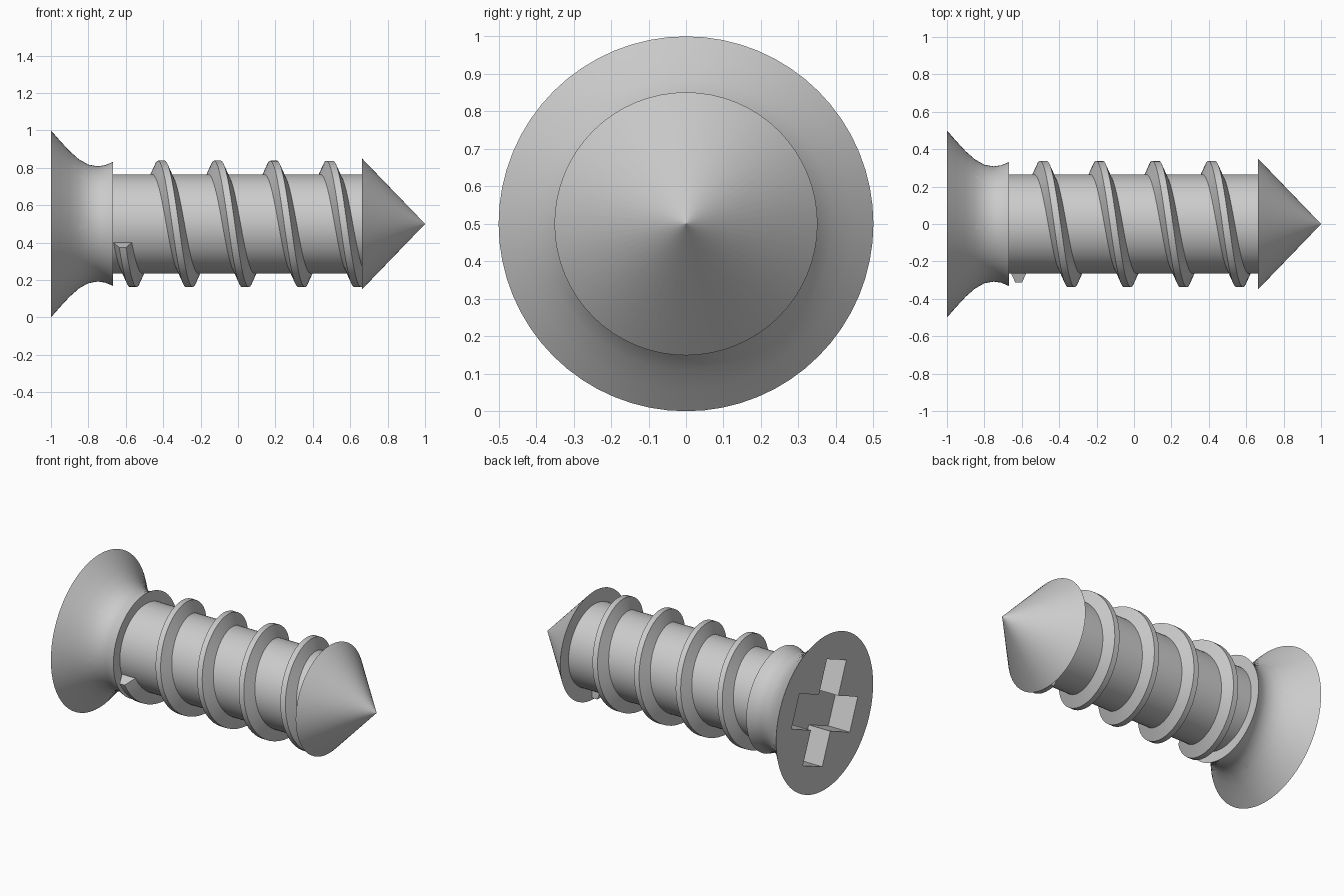
import bpy, bmesh
from math import sin, cos, pi, radians

cube = bpy.data.objects.get("Cube")
if cube:
    bpy.data.objects.remove(cube)

AXIS_Z = 0.5
SIDES = 64

steel = bpy.data.materials.new("grey steel")
steel.use_nodes = True
GREY = (0.6, 0.6, 0.6, 1)
steel.diffuse_color = GREY
steel.node_tree.nodes["Principled BSDF"].inputs["Base Color"].default_value = GREY


def polar(x, r, a):
    """Point at radius r about the screw axis; a = 0 faces the front and turns downward."""
    return (x, -r * cos(a), AXIS_Z - r * sin(a))


def make_object(name, bm):
    bmesh.ops.recalc_face_normals(bm, faces=bm.faces)
    mesh = bpy.data.meshes.new(name)
    bm.to_mesh(mesh)
    bm.free()
    mesh.materials.append(steel)
    obj = bpy.data.objects.new(name, mesh)
    bpy.context.collection.objects.link(obj)
    return obj


def smooth(obj, angle=30):
    bpy.ops.object.select_all(action='DESELECT')
    obj.select_set(True)
    bpy.context.view_layer.objects.active = obj
    bpy.ops.object.shade_smooth_by_angle(angle=radians(angle))


def loft(bm, rings):
    """Skin a row of closed rings and cap both ends."""
    rings = [[bm.verts.new(p) for p in ring] for ring in rings]
    for a, b in zip(rings, rings[1:]):
        for i in range(len(a)):
            j = (i + 1) % len(a)
            bm.faces.new((a[i], a[j], b[j], b[i]))
    bm.faces.new(rings[0])
    bm.faces.new(rings[-1])


def revolve(name, profile):
    bm = bmesh.new()
    loft(bm, [[polar(x, r, 2 * pi * i / SIDES) for i in range(SIDES)] for x, r in profile])
    bmesh.ops.remove_doubles(bm, verts=bm.verts, dist=1e-5)
    return make_object(name, bm)


# Flared head
head = revolve("head", [(-1, 0.5), (-0.95, 0.443), (-0.9, 0.389), (-0.85, 0.345), (-0.8, 0.317),
                        (-0.75, 0.308), (-0.71, 0.314), (-0.667, 0.332)])

# Cross-shaped driver recess cut into the head
half_len, half_wid, depth, tilt = 0.325, 0.108, 0.155, radians(22.5)
outline = []
for k in range(4):
    t = tilt + k * pi / 2
    for u, v in ((half_len, -half_wid), (half_len, half_wid), (half_wid, half_wid)):
        outline.append((u * cos(t) - v * sin(t), AXIS_Z + u * sin(t) + v * cos(t)))
bm = bmesh.new()
loft(bm, [[(x, y, z) for y, z in outline] for x in (-1.1, -1 + depth)])
cutter = make_object("recess_cutter", bm)
cutter.hide_render = True
cut = head.modifiers.new("recess", 'BOOLEAN')
cut.operation = 'DIFFERENCE'
cut.solver = 'EXACT'
cut.object = cutter
bpy.context.view_layer.objects.active = head
bpy.ops.object.modifier_apply(modifier=cut.name)
bpy.data.objects.remove(cutter)
smooth(head)

# Shaft
smooth(revolve("shaft", [(-0.68, 0.265), (0.67, 0.265)]))

# Pointed tip with a flat back
smooth(revolve("tip", [(0.662, 0.351), (1, 0.0005)]))

# Helical thread with a tapered section
PITCH, STEPS = 0.3, 48
section = [(-0.055, 0.25), (-0.018, 0.338), (0.018, 0.338), (0.055, 0.25)]
start, turns = radians(22), 4.2
count = int(turns * STEPS)
rings = []
for i in range(count + 1):
    a = start + 2 * pi * turns * i / count
    centre = -0.635 + PITCH * a / (2 * pi)
    rings.append([polar(centre + dx, r, a) for dx, r in section])
bm = bmesh.new()
loft(bm, rings)
smooth(make_object("thread", bm))
